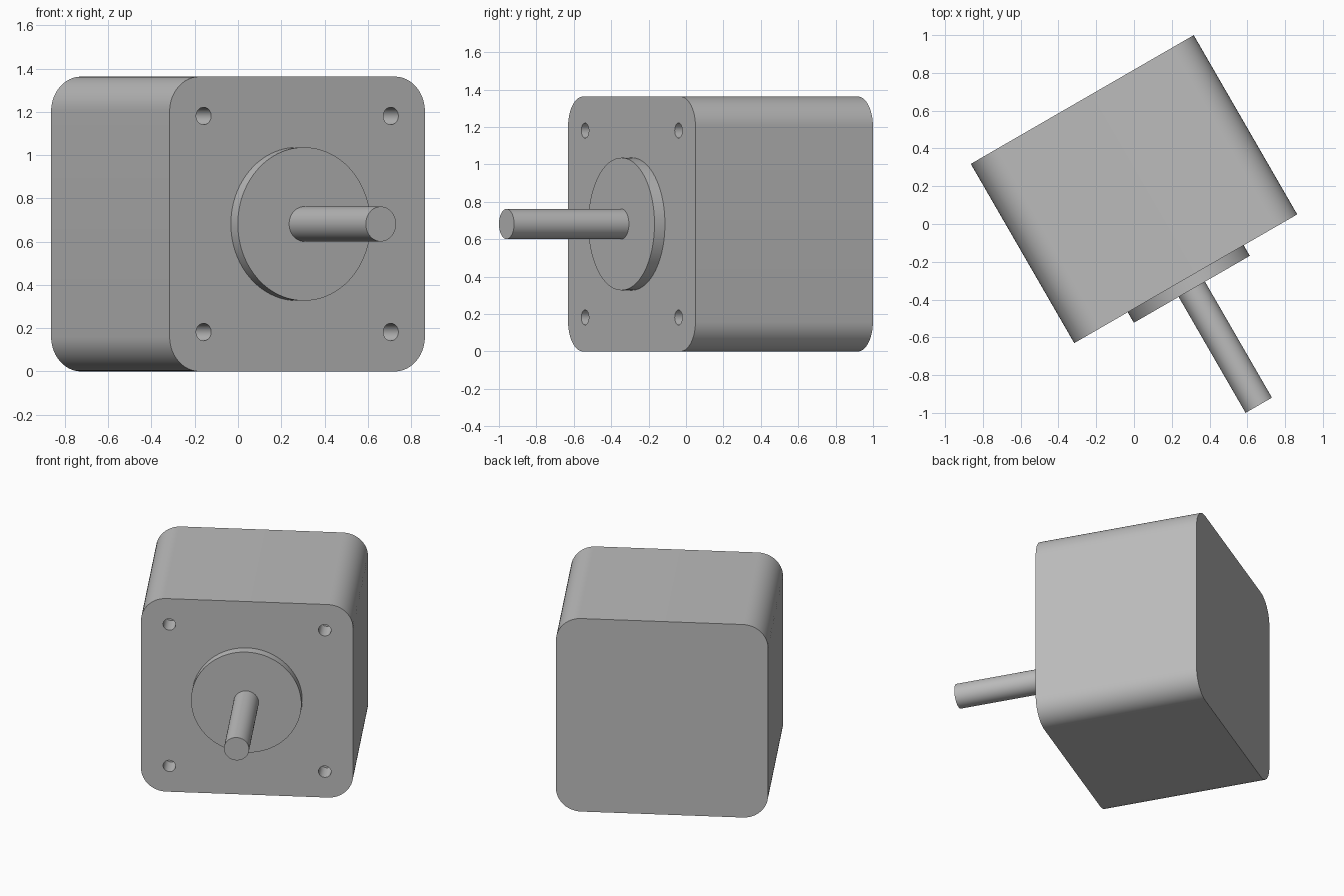
import bpy, bmesh
from math import radians
from mathutils import Matrix, Vector

MM = 0.03222                      # scene units per millimetre
WIDTH, DEPTH, CORNER = 42.3 * MM, 34 * MM, 5 * MM
FRONT = -DEPTH / 2                # local y of the front face
PLACE = Matrix.Translation((0, 0.1845, WIDTH / 2)) @ Matrix.Rotation(radians(30), 4, 'Z')

if "Cube" in bpy.data.objects:
    bpy.data.objects.remove(bpy.data.objects["Cube"])

grey = bpy.data.materials.new("plain grey")
grey.use_nodes = True
colour = (0.5, 0.5, 0.5, 1)
grey.diffuse_color = colour
grey.node_tree.nodes["Principled BSDF"].inputs["Base Color"].default_value = colour


def make_object(name, bm):
    mesh = bpy.data.meshes.new(name)
    bm.to_mesh(mesh)
    bm.free()
    mesh.materials.append(grey)
    obj = bpy.data.objects.new(name, mesh)
    obj.matrix_world = PLACE
    bpy.context.collection.objects.link(obj)
    return obj


def add_cylinder(bm, x, z, radius, y_start, y_end, sides):
    spin = Matrix.Translation((x, (y_start + y_end) / 2, z)) @ Matrix.Rotation(radians(90), 4, 'X')
    bmesh.ops.create_cone(bm, cap_ends=True, segments=sides, radius1=radius, radius2=radius,
                          depth=abs(y_end - y_start), matrix=spin)


def smooth(obj):
    bpy.ops.object.select_all(action='DESELECT')
    obj.select_set(True)
    bpy.context.view_layer.objects.active = obj
    bpy.ops.object.shade_smooth_by_angle(angle=radians(30))


# Motor body: a block with four rounded long edges
bm = bmesh.new()
bmesh.ops.create_cube(bm, size=1)
bmesh.ops.scale(bm, vec=Vector((WIDTH, DEPTH, WIDTH)), verts=bm.verts)
long_edges = [e for e in bm.edges if abs(e.verts[0].co.y - e.verts[1].co.y) > DEPTH / 2]
bmesh.ops.bevel(bm, geom=long_edges, offset=CORNER, segments=12, profile=0.5, affect='EDGES')
body = make_object("motor_body", bm)

# Four blind screw holes cut into the front face
bm = bmesh.new()
for x in (-15.5, 15.5):
    for z in (-15.5, 15.5):
        add_cylinder(bm, x * MM, z * MM, 1.25 * MM, FRONT - MM, FRONT + 4.5 * MM, 32)
cutter = make_object("screw_hole_cutter", bm)
bpy.context.view_layer.update()
cut = body.modifiers.new("screw holes", 'BOOLEAN')
cut.operation, cut.solver, cut.object = 'DIFFERENCE', 'EXACT', cutter
bpy.context.view_layer.objects.active = body
bpy.ops.object.modifier_apply(modifier=cut.name)
bpy.data.objects.remove(cutter)
smooth(body)

# Round pilot boss and output shaft
for name, radius, reach in (("pilot_boss", 11, 2), ("output_shaft", 2.5, 24)):
    bm = bmesh.new()
    add_cylinder(bm, 0, 0, radius * MM, FRONT + MM, FRONT - reach * MM, 96)
    smooth(make_object(name, bm))
